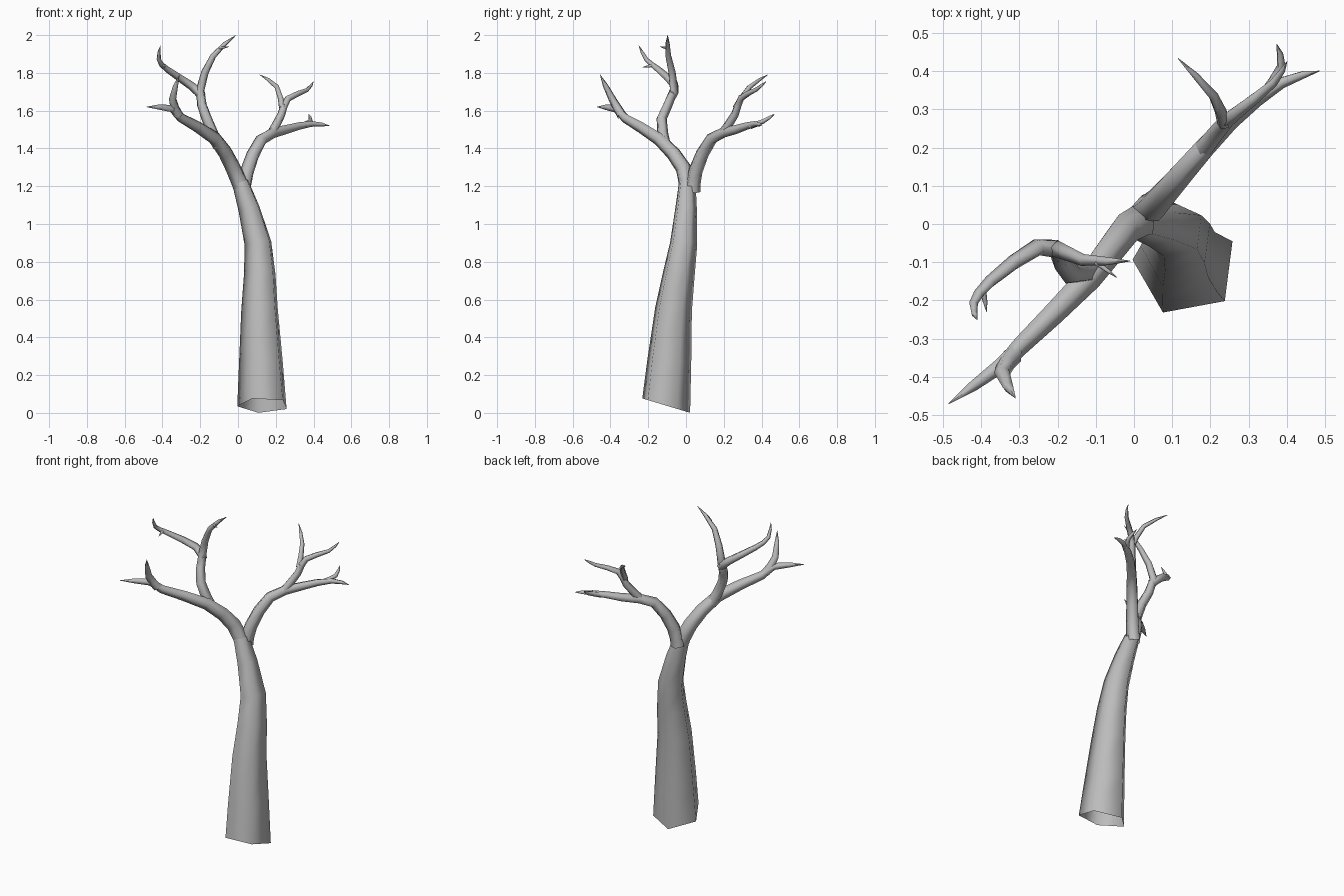
import bpy, bmesh, math
from mathutils import Vector

cube = bpy.data.objects.get("Cube")
if cube:
    bpy.data.objects.remove(cube)

SIDES = 5
bark = bpy.data.materials.new("grey bark")
bark.use_nodes = True
bark.diffuse_color = (.5, .5, .5, 1)
bark.node_tree.nodes["Principled BSDF"].inputs["Base Color"].default_value = bark.diffuse_color


def smooth_path(points):
    """Double the points of a path, bending it softly between them."""
    pts = [Vector(p) for p in points]
    ends = [pts[0], *pts, pts[-1]]
    path = []
    for before, a, b, after in zip(ends, pts, pts[1:], ends[3:]):
        path += [a, (a + b) * .5625 - (before + after) * .0625]
    return path + [pts[-1]]


def limb(name, points, base, tip=.001, power=.5, foot_normal=None):
    """Sweep an open five-sided tube along the path, tapering from base to tip."""
    path = smooth_path(points)
    last = len(path) - 1
    lengths = [(b - a).length for a, b in zip(path, path[1:])]
    total = sum(lengths)
    bm = bmesh.new()
    rings = []
    across = Vector((math.cos(math.pi / 6), math.sin(math.pi / 6), 0))
    for i, centre in enumerate(path):
        normal = (path[min(i + 1, last)] - path[max(i - 1, 0)]).normalized()
        if i == 0 and foot_normal:
            normal = Vector(foot_normal).normalized()
        across = (across - normal * across.dot(normal)).normalized()
        side = normal.cross(across)
        left = sum(lengths[i:]) / total
        radius = tip + (base - tip) * left ** power
        ring = []
        for k in range(SIDES):
            angle = math.tau * k / SIDES
            offset = across * math.cos(angle) + side * math.sin(angle)
            ring.append(bm.verts.new(centre + offset * radius))
        rings.append(ring)
    for low, high in zip(rings, rings[1:]):
        for k in range(SIDES):
            n = (k + 1) % SIDES
            bm.faces.new((low[k], low[n], high[n], high[k])).smooth = True
    mesh = bpy.data.meshes.new(name)
    bm.to_mesh(mesh)
    bm.free()
    mesh.materials.append(bark)
    bpy.context.collection.objects.link(bpy.data.objects.new(name, mesh))


# Trunk, hollow at its slanted foot
limb("trunk", [(.135, -.11, .04), (.12, -.07, .55), (.11, -.015, .9), (.015, .005, 1.22)],
     base=.14, tip=.047, power=.9, foot_normal=(0, .3, 1))

# Front limb with its spur
limb("front_limb", [(.03, .005, 1.17), (-.025, -.015, 1.3), (-.12, -.14, 1.45),
                    (-.3, -.32, 1.56), (-.35, -.37, 1.61), (-.485, -.47, 1.62)], base=.047)
limb("front_spur", [(-.315, -.34, 1.575), (-.345, -.39, 1.66), (-.31, -.455, 1.79)], base=.027)

# Upper fork growing from the front limb
limb("upper_branch", [(-.1, -.11, 1.41), (-.165, -.13, 1.56), (-.2, -.065, 1.71),
                      (-.13, -.095, 1.89), (-.01, -.097, 2)], base=.033)
limb("upper_side_branch", [(-.19, -.075, 1.68), (-.25, -.06, 1.735), (-.375, -.15, 1.82),
                           (-.42, -.21, 1.87), (-.41, -.25, 1.945)], base=.026)
limb("upper_side_twig", [(-.395, -.175, 1.84), (-.385, -.23, 1.83)], base=.009)
limb("upper_twig", [(-.1, -.1, 1.93), (-.045, -.14, 1.94)], base=.008)

# Back limb with its spur
limb("back_limb", [(.03, .035, 1.17), (.05, .05, 1.28), (.125, .135, 1.45),
                   (.25, .27, 1.5), (.385, .37, 1.53), (.485, .4, 1.52)], base=.042)
limb("back_spur", [(.345, .34, 1.52), (.385, .41, 1.545), (.373, .47, 1.583)], base=.018)

# Back fork
limb("back_upper_branch", [(.175, .19, 1.475), (.23, .258, 1.58), (.265, .29, 1.665),
                           (.365, .37, 1.71), (.4, .425, 1.755)], base=.026)
limb("back_twig", [(.235, .262, 1.615), (.207, .335, 1.725), (.115, .433, 1.79)], base=.018)
